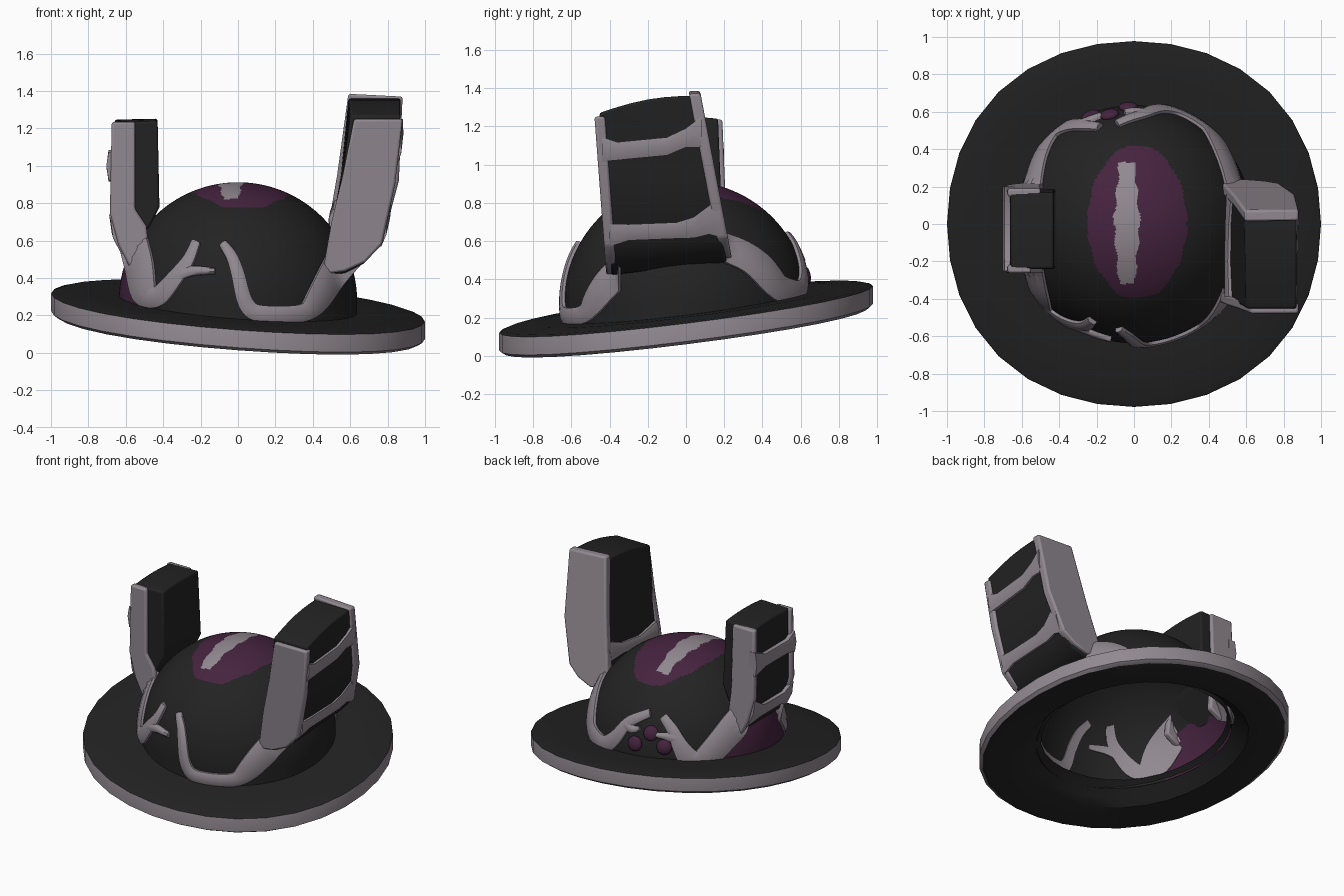
import bpy, bmesh, math
from mathutils import Vector

if "Cube" in bpy.data.objects:
    bpy.data.objects.remove(bpy.data.objects["Cube"])


def colour(name, rgb):
    m = bpy.data.materials.new(name)
    m.diffuse_color = (*rgb, 1)
    m.use_nodes = True
    m.node_tree.nodes["Principled BSDF"].inputs["Base Color"].default_value = m.diffuse_color
    return m


BLACK = colour("charcoal", (0.0165, 0.0165, 0.0165))
GREY = colour("mauve_grey", (0.285, 0.25, 0.28))
PURPLE = colour("plum", (0.06, 0.017, 0.05))
R, CZ = 0.637, 0.275        # crown radius and centre height


def plane(x, y):            # tilted middle plane of the brim
    return 0.19 - 0.075 * x + 0.125 * y


def finish(name, bm, mats, angle=40):
    bmesh.ops.recalc_face_normals(bm, faces=bm.faces)
    me = bpy.data.meshes.new(name)
    bm.to_mesh(me)
    bm.free()
    ob = bpy.data.objects.new(name, me)
    bpy.context.collection.objects.link(ob)
    for m in mats:
        me.materials.append(m)
    bpy.ops.object.select_all(action='DESELECT')
    ob.select_set(True)
    bpy.context.view_layer.objects.active = ob
    bpy.ops.object.shade_smooth_by_angle(angle=math.radians(angle))
    return ob


def loft(name, rings, mat, bevel=0.0, angle=40):
    """Skin a list of equal-length rings and cap the ends."""
    bm = bmesh.new()
    vs = [[bm.verts.new(p) for p in r] for r in rings]
    n = len(rings[0])
    for a, b in zip(vs, vs[1:]):
        for i in range(n):
            j = (i + 1) % n
            bm.faces.new((a[i], a[j], b[j], b[i]))
    bm.faces.new(vs[0])
    bm.faces.new(vs[-1])
    ob = finish(name, bm, [mat], angle)
    if bevel:
        mod = ob.modifiers.new("soft_edges", 'BEVEL')
        mod.width, mod.segments, mod.limit_method = bevel, 2, 'ANGLE'
    return ob


def lerp_table(table, t):
    for (a, u), (b, v) in zip(table, table[1:]):
        if t <= b:
            return u + (v - u) * max(0, (t - a) / (b - a))
    return table[-1][1]


# Brim: turned profile, tilted, with a grey rim
profile = [(0.6, 0.07), (0.8, 0.072), (0.97, 0.062), (0.998, 0.054), (1.0, 0.046), (1.0, -0.04),
           (0.975, -0.057), (0.74, -0.05), (0.69, -0.01), (0.63, 0.05)]
bm = bmesh.new()
N = 32
rings = []
for r, h in profile:
    ring = []
    for i in range(N):
        a = 2 * math.pi * i / N
        s = r * (1 + 0.023 * math.sin(2 * a) ** 2)
        x, y = s * math.cos(a), s * math.sin(a) * 0.978
        ring.append(bm.verts.new((x, y, plane(x, y) + h)))
    rings.append(ring)
for k in range(len(rings)):
    a, b = rings[k], rings[(k + 1) % len(rings)]
    for i in range(N):
        j = (i + 1) % N
        f = bm.faces.new((a[i], a[j], b[j], b[i]))
        f.material_index = 1 if k in (3, 4, 5) else 0
finish("brim", bm, [BLACK, GREY], 35)

# Crown: open dome, painted by position
bm = bmesh.new()
SEG, ROWS = 240, 90
rows = []
for k in range(-4, ROWS):
    ring = []
    for i in range(SEG):
        a = 2 * math.pi * i / SEG
        p = math.pi / 2 * max(k, 0) / ROWS
        x, y = R * math.cos(p) * math.cos(a), R * math.cos(p) * math.sin(a)
        z = CZ + R * math.sin(p)
        if k < 0:
            z += (min(CZ, plane(x, y) + 0.03) - CZ) * -k / 4
        ring.append(bm.verts.new((x, y, z)))
    rows.append(ring)
tip = bm.verts.new((0, 0, CZ + R))
for a, b in zip(rows, rows[1:]):
    for i in range(SEG):
        j = (i + 1) % SEG
        bm.faces.new((a[i], a[j], b[j], b[i]))
for i in range(SEG):
    bm.faces.new((rows[-1][i], rows[-1][(i + 1) % SEG], tip))
for f in bm.faces:
    c = f.calc_center_median()
    az = math.degrees(math.atan2(c.y, c.x)) % 360
    if c.z > 0.6:
        wob = 1 + 0.03 * math.sin(az * 0.2)
        if ((c.x - 0.017) / 0.265) ** 2 + ((c.y - 0.01) / 0.41) ** 2 < wob:
            f.material_index = 2
        half = 0.07 - 0.03 * abs(c.y) / 0.33 + 0.006 * math.sin(c.y * 45)
        if abs(c.x + 0.038) < half and -0.32 < c.y < 0.33:
            f.material_index = 1
    elif 140 < az < 212 and c.z < 0.56 - 0.00016 * (az - 185) ** 2:
        f.material_index = 2
finish("crown", bm, [BLACK, GREY, PURPLE], 60)


def ribbon(name, pts, side, ymin=0.0):
    """Trim hugging the crown; pts are (x, z, width), side is -1 front, 1 back."""
    fine = []
    for p, q in zip(pts, pts[1:]):
        fine += [Vector(p).lerp(Vector(q), t / 6) for t in range(6)]
    fine.append(Vector(pts[-1]))
    for _ in range(5):
        fine = [fine[0]] + [(a + 2 * b + c) / 4 for a, b, c in zip(fine, fine[1:], fine[2:])] + [fine[-1]]
    rings = []
    for i, p in enumerate(fine):
        t = fine[min(i + 1, len(fine) - 1)] - fine[max(i - 1, 0)]
        nx, nz = Vector((-t.y, t.x)).normalized()
        inner, outer = [], []
        for k in range(5):
            s = (k / 4 - 0.5) * p.z
            x, z = p.x + nx * s, p.y + nz * s
            y2 = R * R - max(z - CZ, 0) ** 2 - x * x
            c = Vector((0, 0, min(z, CZ)))
            v = Vector((x, side * max(math.sqrt(max(y2, 0)), ymin), z)) - c
            inner.append(c + v * 0.988)
            outer.append(c + v * (1.025 if k in (0, 4) else 1.042))
        rings.append(outer + inner[::-1])
    loft(name, rings, GREY, angle=50)


ribbon("front_right_trim", [(0.6, 0.56, 0.19), (0.5, 0.42, 0.15), (0.42, 0.28, 0.13), (0.36, 0.205, 0.09),
       (0.08, 0.205, 0.09), (0.03, 0.28, 0.08), (0.0, 0.42, 0.07), (-0.03, 0.51, 0.06), (-0.08, 0.58, 0.045)], -1, 0.345)
ribbon("front_left_trim", [(-0.56, 0.62, 0.15), (-0.52, 0.47, 0.15), (-0.5, 0.3, 0.13), (-0.42, 0.29, 0.1),
       (-0.33, 0.40, 0.08), (-0.26, 0.49, 0.06), (-0.22, 0.59, 0.045)], -1, 0.21)
ribbon("front_left_twig", [(-0.33, 0.41, 0.06), (-0.24, 0.44, 0.05), (-0.12, 0.435, 0.03)], -1)
ribbon("back_right_trim", [(0.58, 0.62, 0.17), (0.48, 0.5, 0.15), (0.42, 0.34, 0.15), (0.22, 0.325, 0.11),
       (0.12, 0.42, 0.09), (0.05, 0.54, 0.07), (-0.09, 0.62, 0.05)], 1, 0.19)
ribbon("back_right_twig", [(0.06, 0.52, 0.06), (0.0, 0.5, 0.05), (-0.05, 0.52, 0.03)], 1)
ribbon("back_left_trim", [(-0.57, 0.66, 0.14), (-0.53, 0.5, 0.14), (-0.46, 0.35, 0.14), (-0.38, 0.35, 0.12),
       (-0.31, 0.46, 0.08), (-0.26, 0.54, 0.06), (-0.18, 0.61, 0.045)], 1, 0.17)
ribbon("back_left_twig", [(-0.29, 0.49, 0.06), (-0.24, 0.5, 0.05), (-0.17, 0.5, 0.03)], 1)


def plate(name, poly, y_of_z, thick):
    rings = [[(x, y_of_z(z) + d, z) for x, z in poly] for d in (-thick / 2, thick / 2)]
    loft(name, rings, GREY, bevel=0.012)


def core(name, front, back, yf, yb, rise):
    """Dark block between the two plates, with a gently arched top."""
    top = max(z for _, z in front) - 0.1
    rings = []
    for k in range(7):
        t = k / 6
        ring = []
        for (x0, z0), (x1, z1) in zip(front, back):
            x, z = x0 + (x1 - x0) * t, z0 + (z1 - z0) * t
            y = yf(z) + (yb(z) - yf(z)) * t
            ring.append((x, y, z + (rise * math.sin(math.pi * t) if z > top else 0)))
        rings.append(ring)
    loft(name, rings, BLACK, angle=45, bevel=0.012)


def bar(name, pts, edge, out):
    """Cross trim along y; pts are (y, z, height), edge gives x by height."""
    rings = []
    for y, z, h in pts:
        quad = []
        for dz, dx in ((-h / 2, -0.04), (-h / 2, 0.012), (0, 0.024), (h / 2, 0.012), (h / 2, -0.04)):
            quad.append((lerp_table(edge, z + dz) + out * dx, y, z + dz))
        rings.append(quad)
    loft(name, rings, GREY, angle=50)


# Tall right post
def rf(z): return -0.395 - 0.075 * (z - 0.5)
def rb(z): return 0.17 - 0.19 * (z - 0.72)


r_front = [(0.45, 0.42), (0.57, 0.435), (0.68, 0.485), (0.77, 0.58), (0.84, 0.9), (0.88, 1.25), (0.62, 1.25), (0.56, 0.95), (0.5, 0.7)]
r_back = [(0.45, 0.52), (0.6, 0.51), (0.7, 0.55), (0.78, 0.62), (0.86, 0.92), (0.88, 1.37), (0.59, 1.385), (0.53, 0.95), (0.49, 0.72)]
plate("right_post_front_plate", r_front, rf, 0.055)
plate("right_post_back_plate", r_back, rb, 0.06)
core("right_post_core",
     [(0.5, 0.42), (0.57, 0.425), (0.67, 0.475), (0.755, 0.58), (0.82, 0.9), (0.87, 1.27), (0.6, 1.27), (0.56, 0.95), (0.51, 0.7)],
     [(0.5, 0.5), (0.58, 0.49), (0.69, 0.53), (0.765, 0.61), (0.84, 0.92), (0.87, 1.36), (0.59, 1.36), (0.55, 0.95), (0.51, 0.72)],
     rf, rb, 0.025)
r_edge = [(0.45, 0.62), (0.57, 0.755), (0.9, 0.83), (1.3, 0.875)]
bar("right_post_upper_bar", [(-0.44, 1.08, 0.13), (-0.36, 1.07, 0.095), (-0.1, 1.095, 0.095), (0.0, 1.14, 0.1),
    (0.08, 1.17, 0.16)], r_edge, 1)
bar("right_post_lower_bar", [(-0.4, 0.63, 0.12), (-0.3, 0.645, 0.085), (-0.05, 0.655, 0.085), (0.04, 0.67, 0.11),
    (0.12, 0.71, 0.15), (0.18, 0.72, 0.2)], r_edge, 1)
bar("right_post_inner_bar", [(-0.39, 0.72, 0.1), (-0.2, 0.71, 0.06), (0.0, 0.73, 0.07), (0.16, 0.76, 0.14)],
    [(0.6, 0.5), (0.7, 0.505), (0.95, 0.555)], -1)


# Short left post
def lf(z): return -0.24
def lb(z): return 0.185 - 0.04 * (z - 0.8)


l_plate = [(-0.47, 0.5), (-0.49, 0.68), (-0.55, 0.77), (-0.55, 1.235), (-0.675, 1.235), (-0.685, 0.75), (-0.64, 0.58), (-0.57, 0.44)]
l_core = [(-0.575, 0.54), (-0.47, 0.68), (-0.42, 0.78), (-0.43, 1.24), (-0.66, 1.235), (-0.665, 0.75), (-0.62, 0.58), (-0.595, 0.5)]
plate("left_post_front_plate", l_plate, lf, 0.045)
plate("left_post_back_plate", [(x + (0.05 if x > -0.56 and z > 0.7 else 0), z) for x, z in l_plate], lb, 0.045)
core("left_post_core", l_core, l_core, lf, lb, 0.012)
l_edge = [(0.44, -0.57), (0.58, -0.635), (0.75, -0.68), (1.3, -0.68)]
bar("left_post_upper_bar", [(-0.25, 1.0, 0.15), (-0.18, 0.99, 0.09), (0.08, 0.99, 0.09), (0.2, 1.0, 0.17)], l_edge, -1)
bar("left_post_lower_bar", [(-0.25, 0.62, 0.18), (-0.17, 0.61, 0.09), (0.06, 0.61, 0.09), (0.2, 0.64, 0.2)], l_edge, -1)

# Three berries on the back of the crown
for i, (x, z) in enumerate([(-0.23, 0.43), (-0.13, 0.505), (-0.03, 0.42)]):
    y = math.sqrt(R * R - x * x - (z - CZ) ** 2)
    n = Vector((x, y, z - CZ)).normalized()
    bm = bmesh.new()
    bmesh.ops.create_uvsphere(bm, u_segments=16, v_segments=10, radius=0.052)
    for v in bm.verts:
        v.co.z *= 0.5
    bm.transform(n.to_track_quat('Z', 'Y').to_matrix().to_4x4())
    bmesh.ops.translate(bm, verts=bm.verts, vec=Vector((x, y, z)) + n * 0.006)
    finish(f"berry_{i + 1}", bm, [PURPLE], 60)
